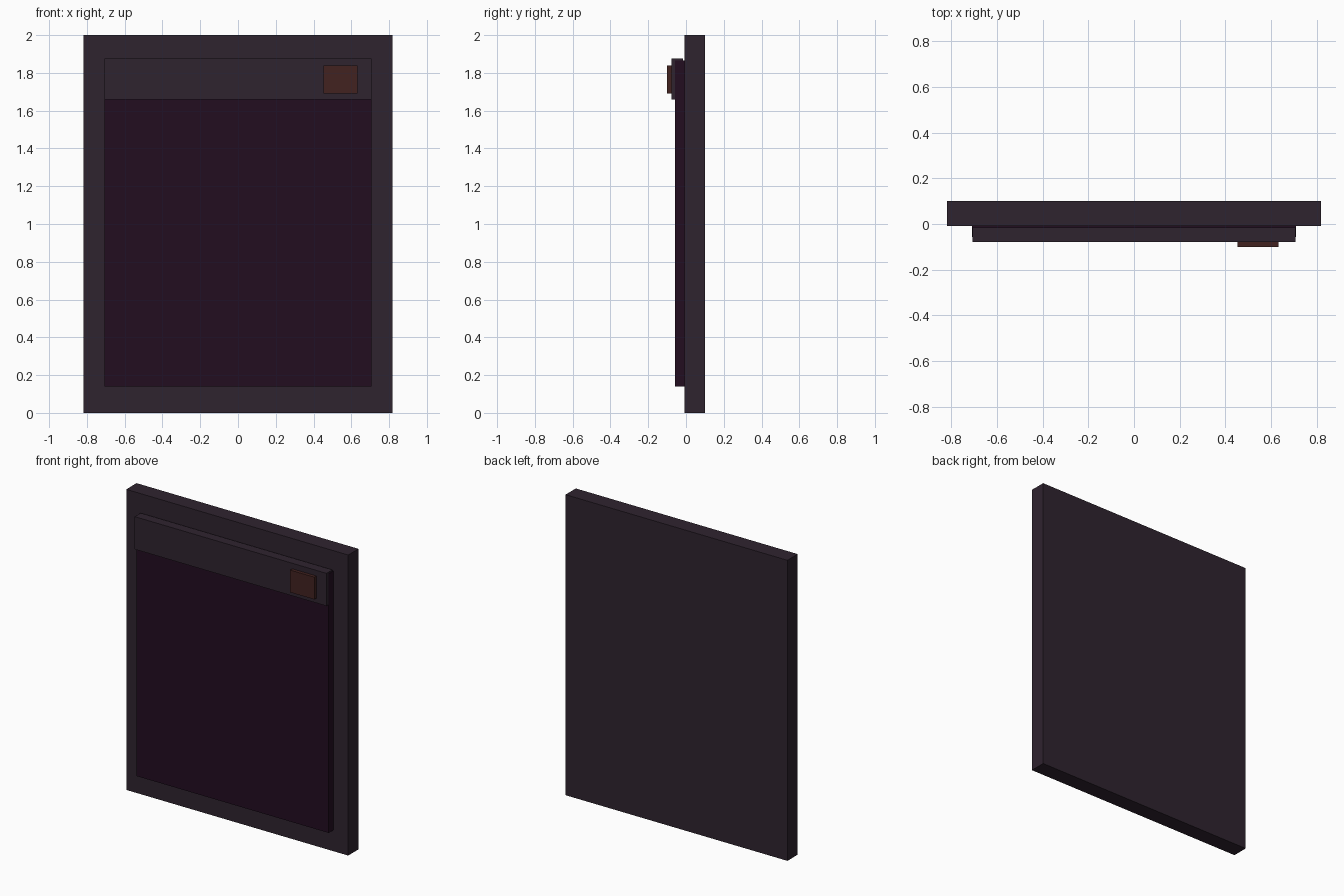
import bpy

if "Cube" in bpy.data.objects:
    bpy.data.objects.remove(bpy.data.objects["Cube"])


def material(name, rgb):
    m = bpy.data.materials.new(name)
    m.diffuse_color = (*rgb, 1.0)
    m.use_nodes = True
    m.node_tree.nodes["Principled BSDF"].inputs["Base Color"].default_value = m.diffuse_color
    return m


frame_mat = material("dark plum grey", (0.028, 0.017, 0.028))
panel_mat = material("deep purple", (0.016, 0.004, 0.0144))
button_mat = material("dark red brown", (0.055, 0.016, 0.0144))


def box(name, x, y, z, mat):
    """Box spanning the given (min, max) ranges."""
    spans = (x, y, z)
    bpy.ops.mesh.primitive_cube_add(size=1, location=[(a + b) / 2 for a, b in spans])
    ob = bpy.context.object
    ob.name = name
    ob.scale = [b - a for a, b in spans]
    bpy.ops.object.transform_apply(location=False, rotation=False, scale=True)
    ob.data.materials.append(mat)
    return ob


# Thick backing slab
box("backing_slab", (-0.817, 0.817), (-0.008, 0.1), (0, 2), frame_mat)
# Raised front panel, a hair wider than the header bar
box("front_panel", (-0.708, 0.708), (-0.057, -0.008), (0.14, 1.865), panel_mat)
# Header bar across the top of the panel
box("header_bar", (-0.706, 0.706), (-0.078, -0.016), (1.658, 1.875), frame_mat)
# Small square button on the header
box("header_button", (0.453, 0.632), (-0.1, -0.078), (1.69, 1.838), button_mat)
